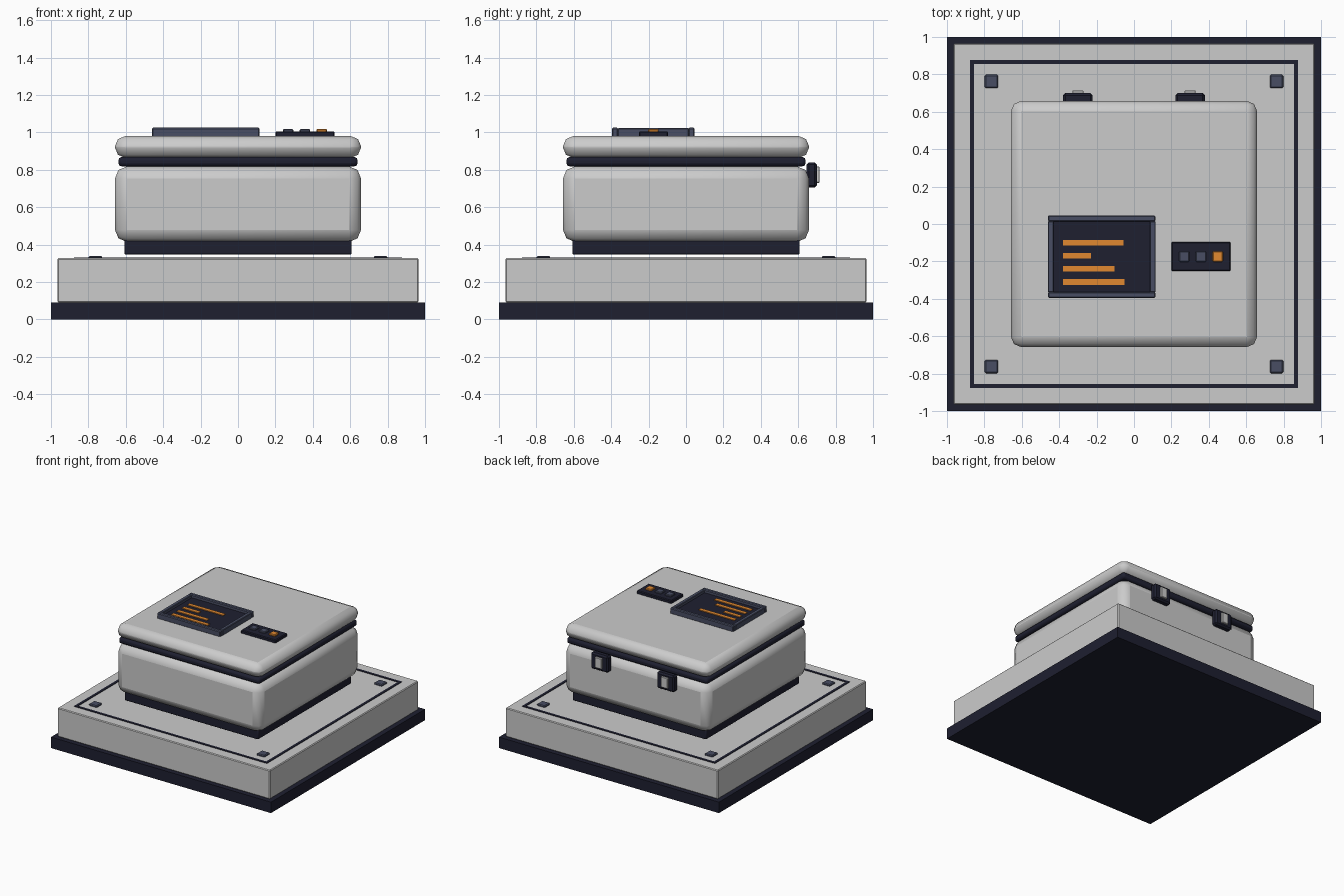
import bpy, bmesh
from mathutils import Vector

if "Cube" in bpy.data.objects:
    bpy.data.objects.remove(bpy.data.objects["Cube"])


def mat(name, rgb):
    m = bpy.data.materials.new(name)
    m.diffuse_color = (*rgb, 1)
    m.use_nodes = True
    m.node_tree.nodes["Principled BSDF"].inputs["Base Color"].default_value = m.diffuse_color
    return m


DARK = mat("dark", (0.013, 0.014, 0.03))
SLATE = mat("slate", (0.065, 0.075, 0.125))
ORANGE = mat("orange", (0.75, 0.25, 0.03))


def box(name, x, y, z, material=None, bevel=0, segments=1):
    """Box from (min, max) ranges, with an optional bevel modifier."""
    bm = bmesh.new()
    bmesh.ops.create_cube(bm, size=1)
    size = Vector((x[1] - x[0], y[1] - y[0], z[1] - z[0]))
    mid = Vector((sum(x) / 2, sum(y) / 2, sum(z) / 2))
    for v in bm.verts:
        v.co = Vector([c * s for c, s in zip(v.co, size)]) + mid
    me = bpy.data.meshes.new(name)
    bm.to_mesh(me)
    bm.free()
    ob = bpy.data.objects.new(name, me)
    bpy.context.collection.objects.link(ob)
    if material:
        me.materials.append(material)
    if bevel:
        mod = ob.modifiers.new("bevel", 'BEVEL')
        mod.width = bevel
        mod.segments = segments
    if segments > 1:
        bpy.ops.object.select_all(action='DESELECT')
        ob.select_set(True)
        bpy.context.view_layer.objects.active = ob
        bpy.ops.object.shade_smooth_by_angle()
    return ob


def slab(name, half, z, *args):
    return box(name, (-half, half), (-half, half), z, *args)


def around(c, half):
    return (c - half, c + half)


# stepped plinth
slab("base_plate", 1.0, (0, 0.09), DARK)
slab("plinth", 0.965, (0.09, 0.327), None, 0.006)

# inlaid border line and corner pads on the plinth
for s in (-1, 1):
    edge = around(s * 0.866, 0.011)
    box("inlay_side", edge, (-0.877, 0.877), (0.322, 0.331), DARK)
    box("inlay_end", (-0.855, 0.855), edge, (0.322, 0.331), DARK)
    for t in (-1, 1):
        box("corner_pad", around(s * 0.762, 0.036), around(t * 0.762, 0.036),
            (0.32, 0.34), SLATE, 0.006)

# case: foot, body, gasket and lid
slab("case_foot", 0.608, (0.346, 0.43), DARK, 0.01, 2)
slab("case_body", 0.658, (0.414, 0.818), None, 0.065, 2)
slab("gasket", 0.64, (0.818, 0.868), DARK, 0.018, 2)
slab("case_lid", 0.658, (0.864, 0.98), None, 0.055, 2)

# screen with raised frame
box("screen", (-0.44, 0.095), (-0.375, 0.025), (0.97, 1.0), DARK)
for y in (-0.38, 0.03):
    box("screen_rail", (-0.46, 0.115), around(y, 0.016), (0.975, 1.025), SLATE, 0.006)
for x in (-0.445, 0.1):
    box("screen_stile", around(x, 0.015), (-0.365, 0.015), (0.975, 1.023), SLATE, 0.004)
for i, end in enumerate((-0.055, -0.23, -0.105, -0.05)):
    box("screen_bar", (-0.38, end), around(-0.1 - 0.07 * i, 0.015), (0.995, 1.006), ORANGE)

# button panel
box("button_panel", (0.2, 0.517), (-0.252, -0.096), (0.975, 1.005), DARK, 0.006)
for x, m in ((0.268, SLATE), (0.358, SLATE), (0.448, ORANGE)):
    box("button", around(x, 0.028), around(-0.174, 0.028), (1.0, 1.018), m, 0.005)

# latches on the back
for x in (-0.3, 0.3):
    box("latch", around(x, 0.079), (0.645, 0.7), (0.705, 0.84), DARK, 0.012)
    box("latch_tab", around(x, 0.03), (0.69, 0.714), (0.73, 0.818), None, 0.004)
